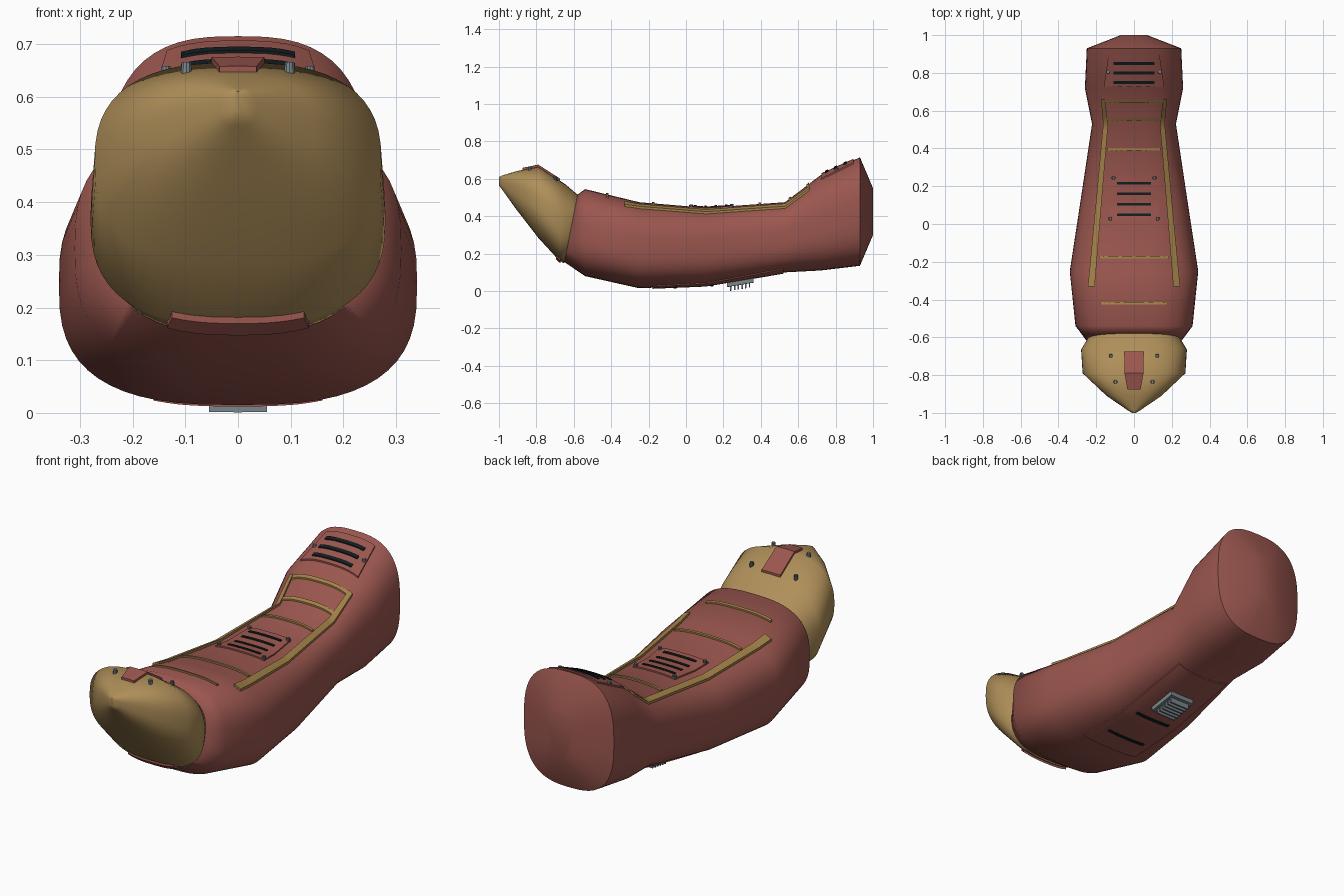
import bpy
import bmesh
import math
from mathutils import Vector
from mathutils.bvhtree import BVHTree

cube = bpy.data.objects.get("Cube")
if cube:
    bpy.data.objects.remove(cube, do_unlink=True)


def material(name, r, g, b):
    m = bpy.data.materials.new(name)
    m.use_nodes = True
    m.diffuse_color = (r, g, b, 1)
    m.node_tree.nodes["Principled BSDF"].inputs["Base Color"].default_value = (r, g, b, 1)
    return m


RED = material("hull red", 0.33, 0.095, 0.078)
GOLD = material("nose gold", 0.43, 0.275, 0.10)
TRIM = material("trim gold", 0.36, 0.22, 0.065)
GREY = material("steel grey", 0.2, 0.24, 0.26)
BOLT = material("bolt grey", 0.11, 0.13, 0.15)
DARK = material("slot dark", 0.006, 0.012, 0.014)


def finish(bm, name, mat, angle):
    bmesh.ops.recalc_face_normals(bm, faces=bm.faces[:])
    mesh = bpy.data.meshes.new(name)
    bm.to_mesh(mesh)
    bm.free()
    mesh.materials.append(mat)
    mesh.shade_smooth()
    mesh.set_sharp_from_angle(angle=math.radians(angle))
    obj = bpy.data.objects.new(name, mesh)
    bpy.context.collection.objects.link(obj)
    return obj


def loft(name, mat, stations, n, segs=56):
    """Skin rounded-box sections: y, lean, half width, bottom, top."""
    bm = bmesh.new()
    rings = []
    for y, lean, w, zb, zt in stations:
        ring = []
        for i in range(segs):
            a = 2 * math.pi * i / segs
            c, s = math.cos(a), math.sin(a)
            px = math.copysign(abs(c) ** (2 / n), c)
            pz = math.copysign(abs(s) ** (2 / n), s)
            ring.append(bm.verts.new((w * px, y + lean * pz, (zb + zt) / 2 + (zt - zb) / 2 * pz)))
        rings.append(ring)
    for a, b in zip(rings, rings[1:]):
        for i in range(segs):
            j = (i + 1) % segs
            bm.faces.new((a[i], a[j], b[j], b[i]))
    bm.faces.new(rings[0])
    bm.faces.new(rings[-1])
    tree = BVHTree.FromBMesh(bm)
    finish(bm, name, mat, 60)
    return tree


# Main shells
hull = loft("hull", RED, [
    (-0.615, 0.035, 0.25, 0.155, 0.515),
    (-0.54, 0, 0.31, 0.08, 0.545),
    (-0.25, 0, 0.34, 0.015, 0.475),
    (0.11, 0, 0.285, 0.03, 0.445),
    (0.53, 0, 0.222, 0.10, 0.475),
    (0.72, 0, 0.26, 0.11, 0.62),
    (0.93, 0, 0.25, 0.135, 0.715),
    (1.0, 0, 0.07, 0.30, 0.55)], 2.8)
nose = loft("nose", GOLD, [
    (-0.56, 0.035, 0.22, 0.2, 0.48),
    (-0.62, 0.035, 0.25, 0.15, 0.52),
    (-0.665, 0.015, 0.28, 0.165, 0.575),
    (-0.79, 0, 0.272, 0.285, 0.665),
    (-0.91, 0, 0.145, 0.44, 0.64),
    (-0.985, 0, 0.035, 0.545, 0.617),
    (-1.0, 0, 0.01, 0.565, 0.61)], 2.6)


def surface(tree, x, y, side):
    hit = tree.ray_cast(Vector((x, y, 2 * side)), Vector((0, 0, -side)))
    return hit if hit[0] else tree.find_nearest(Vector((x, y, side)))


def patch(name, mat, rows, lift, tree=hull, side=1):
    """Thin plate draped over a shell; rows are (y, x from, x to)."""
    fine = []
    for p, q in zip(rows, rows[1:]):
        k = max(1, round(abs(q[0] - p[0]) / 0.03))
        fine += [[a + (b - a) * i / k for a, b in zip(p, q)] for i in range(k)]
    fine.append(rows[-1])
    cols = max(1, round(abs(rows[0][2] - rows[0][1]) / 0.025))
    bm = bmesh.new()
    top, low = [], []
    for y, x0, x1 in fine:
        t, b = [], []
        for i in range(cols + 1):
            x = x0 + (x1 - x0) * i / cols
            z = surface(tree, x, y, side)[0].z
            t.append(bm.verts.new((x, y, z + side * lift)))
            b.append(bm.verts.new((x, y, z - side * 0.01)))
        top.append(t)
        low.append(b)
    last = len(fine) - 1
    for r in range(last):
        for c in range(cols):
            for g in (top, low):
                bm.faces.new((g[r][c], g[r][c + 1], g[r + 1][c + 1], g[r + 1][c]))
        for c in (0, cols):
            bm.faces.new((top[r][c], top[r + 1][c], low[r + 1][c], low[r][c]))
    for r in (0, last):
        for c in range(cols):
            bm.faces.new((top[r][c], top[r][c + 1], low[r][c + 1], low[r][c]))
    return finish(bm, name, mat, 35)


def bar(name, mat, y, half, width, lift, **kw):
    return patch(name, mat, [(y - width / 2, -half, half), (y + width / 2, -half, half)], lift, **kw)


def bolts(name, x, y, tree=hull, mat=BOLT, r=0.012):
    for sign, label in ((1, "left"), (-1, "right")):
        loc, normal = surface(tree, sign * x, y, 1)[:2]
        if normal.z < 0:
            normal = -normal
        bm = bmesh.new()
        bmesh.ops.create_cone(bm, cap_ends=True, segments=10, radius1=r, radius2=r * 0.75, depth=0.036)
        rot = normal.to_track_quat('Z', 'Y').to_matrix()
        bmesh.ops.rotate(bm, verts=bm.verts[:], matrix=rot)
        bmesh.ops.translate(bm, verts=bm.verts[:], vec=loc)
        finish(bm, f"{name}_{label}", mat, 35)


# Side rails along the back
for sign, label in ((1, "left"), (-1, "right")):
    path = [(0.66, 0.165, 0.010), (0.53, 0.15, 0.013), (0.11, 0.187, 0.015), (-0.33, 0.226, 0.018)]
    patch(f"rail_{label}", TRIM, [(y, sign * x - h, sign * x + h) for y, x, h in path], 0.012)

# Cross ribs
for i, (y, half) in enumerate([(0.65, 0.155), (0.555, 0.14), (0.395, 0.14), (-0.175, 0.185), (-0.42, 0.18)]):
    bar(f"cross_rib_{i + 1}", TRIM, y, half, 0.013, 0.008)

# Middle vent panel
patch("middle_panel", RED, [(0.255, -0.115, 0.115), (0.015, -0.135, 0.135)], 0.007)
for i, y in enumerate((0.215, 0.16, 0.105, 0.05)):
    bar(f"middle_slot_{i + 1}", DARK, y, 0.09, 0.013, 0.011)
bolts("middle_bolt_rear", 0.108, 0.245)
bolts("middle_bolt_front", 0.125, 0.028)

# Rear vent panel
patch("rear_panel", RED, [(0.725, -0.16, 0.16), (0.895, -0.135, 0.135)], 0.008)
for i, y in enumerate((0.75, 0.80, 0.85)):
    bar(f"rear_slot_{i + 1}", DARK, y, 0.108, 0.016, 0.013)
bolts("rear_bolt", 0.137, 0.805, mat=GREY)

# Nose plate, bolts and lower lip
patch("nose_plate", RED, [(-0.675, -0.052, 0.052), (-0.79, -0.05, 0.05), (-0.875, -0.035, 0.035)],
      0.011, tree=nose)
bolts("nose_bolt_rear", 0.123, -0.698, nose)
bolts("nose_bolt_front", 0.098, -0.835, nose, GREY)
patch("nose_lip", RED, [(-0.695, -0.125, 0.125), (-0.67, -0.135, 0.135)], 0.012, tree=nose, side=-1)

# Belly panel with slots
patch("belly_panel", RED, [(-0.18, -0.16, 0.16), (0.52, -0.15, 0.15)], 0.006, side=-1)
for i, (y, half) in enumerate([(-0.06, 0.11), (0.14, 0.1)]):
    bar(f"belly_slot_{i + 1}", DARK, y, half, 0.016, 0.01, side=-1)

# Belly grille: dark well, frame and fins
bar("grille_well", DARK, 0.29, 0.065, 0.13, 0.012, side=-1)
for y, label in ((0.225, "front"), (0.355, "rear")):
    bar(f"grille_frame_{label}", GREY, y, 0.068, 0.014, 0.028, side=-1)
for sign, label in ((1, "left"), (-1, "right")):
    rows = [(y, sign * 0.054, sign * 0.068) for y in (0.22, 0.36)]
    patch(f"grille_frame_{label}", GREY, rows, 0.028, side=-1)
for i in range(6):
    bar(f"grille_fin_{i + 1}", GREY, 0.24 + i * 0.02, 0.055, 0.007, 0.05, side=-1)
